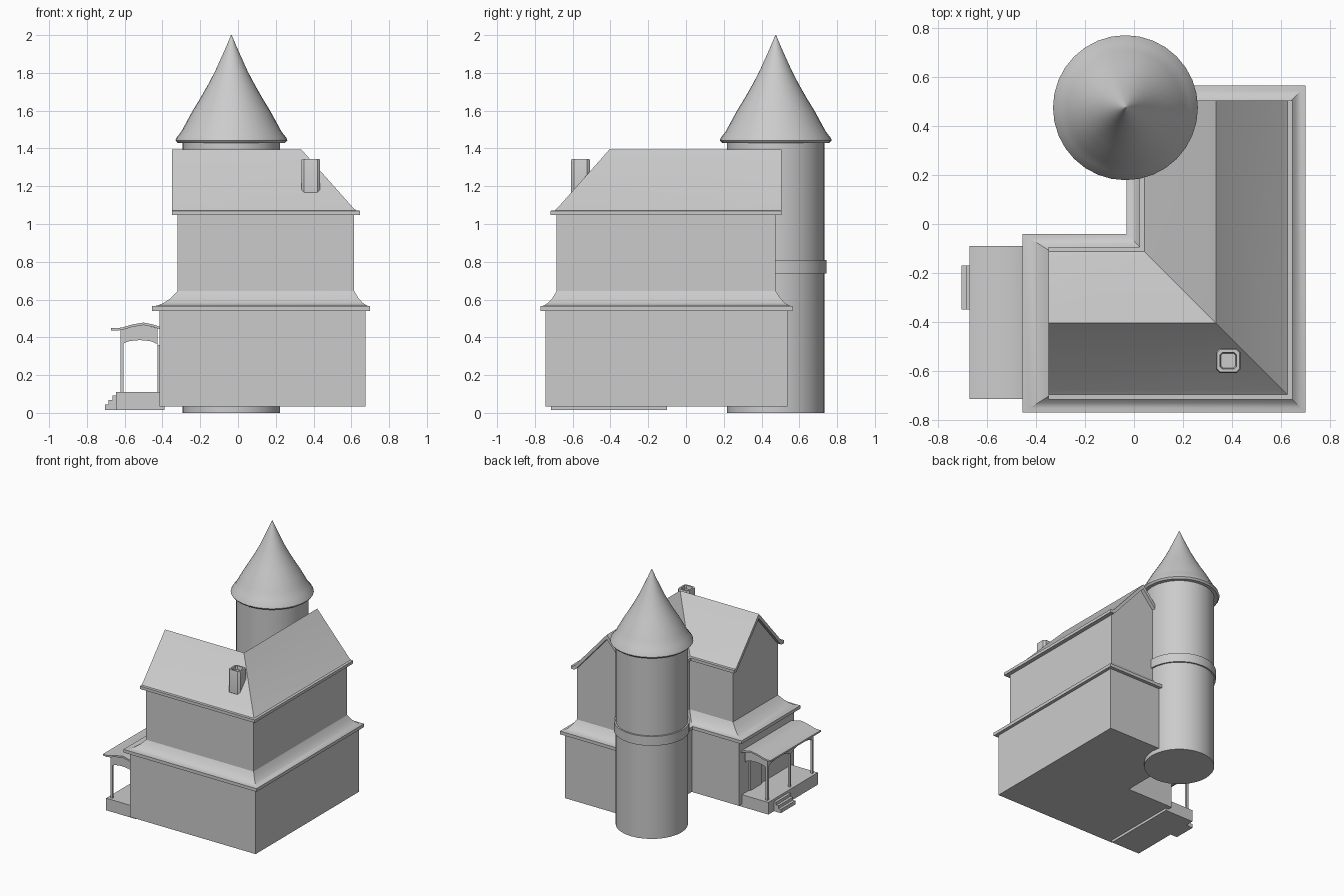
import bpy, bmesh, math

cube = bpy.data.objects.get("Cube")
if cube:
    bpy.data.objects.remove(cube, do_unlink=True)

grey = bpy.data.materials.new("plain_grey")
grey.use_nodes = True
colour = (0.6, 0.6, 0.6, 1)
grey.diffuse_color = colour
grey.node_tree.nodes["Principled BSDF"].inputs["Base Color"].default_value = colour

RIDGE_X, RIDGE_Y = 0.335, -0.405   # centre lines of the two wings


def finish(name, bm):
    bmesh.ops.recalc_face_normals(bm, faces=bm.faces)
    mesh = bpy.data.meshes.new(name)
    bm.to_mesh(mesh)
    bm.free()
    mesh.materials.append(grey)
    ob = bpy.data.objects.new(name, mesh)
    bpy.context.collection.objects.link(ob)
    bpy.ops.object.select_all(action="DESELECT")
    ob.select_set(True)
    bpy.context.view_layer.objects.active = ob
    bpy.ops.object.shade_smooth_by_angle(angle=math.radians(30))
    return ob


def loft(name, rings):
    """Join closed rings of equal length and cap both ends."""
    bm = bmesh.new()
    loops = [[bm.verts.new(p) for p in ring] for ring in rings]
    for a, b in zip(loops, loops[1:]):
        for i in range(len(a)):
            j = (i + 1) % len(a)
            bm.faces.new((a[i], a[j], b[j], b[i]))
    bm.faces.new(loops[0][::-1])
    bm.faces.new(loops[-1])
    return finish(name, bm)


def l_ring(half, z):
    """L-shaped outline; the wing ends spread with the half width."""
    t = (half - 0.28) / 0.085
    west, north = -0.32 - 0.135 * t, 0.475 + 0.09 * t
    x, y = RIDGE_X, RIDGE_Y
    return [(west, y - half, z), (x + half, y - half, z), (x + half, north, z),
            (x - half, north, z), (x - half, y + half, z), (west, y + half, z)]


def wing_sweep(name, profile, west, north):
    """Run a cross-section along both wings with a mitre at the corner."""
    x, y = RIDGE_X, RIDGE_Y
    return loft(name, [[(west, y - d, z) for d, z in profile],
                       [(x + d, y - d, z) for d, z in profile],
                       [(x + d, north, z) for d, z in profile]])


def prism(name, pts, axis, a, b):
    """Extrude a (u, z) outline along x or y."""
    place = (lambda u, z, k: (k, u, z)) if axis == "x" else (lambda u, z, k: (u, k, z))
    return loft(name, [[place(u, z, k) for u, z in pts] for k in (a, b)])


def box(name, x0, x1, y0, y1, z0, z1):
    return prism(name, [(x0, z0), (x1, z0), (x1, z1), (x0, z1)], "y", y0, y1)


def lathe(name, profile, cx, cy, sides=32):
    return loft(name, [[(cx + r * math.cos(2 * math.pi * i / sides),
                         cy + r * math.sin(2 * math.pi * i / sides), z)
                        for i in range(sides)] for r, z in profile])


def arch(u0, u1, spring, crown, top, steps=10):
    mid, half = (u0 + u1) / 2, (u1 - u0) / 2
    curve = [(mid - half * math.cos(math.pi * i / steps),
              spring + (crown - spring) * math.sin(math.pi * i / steps))
             for i in range(steps + 1)]
    return curve + [(u1, top), (u0, top)]


# House body
loft("ground_floor", [l_ring(0.34, 0.035), l_ring(0.34, 0.55)])
loft("skirt_roof", [l_ring(h, z) for h, z in
                    [(0.34, 0.54), (0.365, 0.54), (0.365, 0.565), (0.347, 0.568),
                     (0.325, 0.583), (0.302, 0.608), (0.28, 0.645)]])
wing_sweep("upper_floor", [(-0.28, 0.56), (0.28, 0.56), (0.28, 1.06),
                           (0, 1.37), (-0.28, 1.06)], -0.32, 0.475)

# Main roof, a thin folded slab with flat eaves
outer = [(0.312, 1.047), (0.312, 1.07), (0.292, 1.071), (0.275, 1.085), (0, 1.395)]
under = [(0, 1.36), (0.265, 1.06), (0.28, 1.047)]
roof = outer + [(-d, z) for d, z in outer[-2::-1]]
roof += [(-d, z) for d, z in under[::-1]] + under[1:]
wing_sweep("main_roof", roof, -0.35, 0.505)

# Tower
TX, TY = -0.035, 0.475
lathe("tower", [(0.258, 0), (0.258, 1.44)], TX, TY)
lathe("tower_belt", [(0.258, 0.737), (0.27, 0.737), (0.27, 0.81), (0.258, 0.81)], TX, TY)
lathe("tower_roof", [(0.25, 1.43), (0.285, 1.43), (0.296, 1.443), (0.292, 1.455),
                     (0.265, 1.49), (0.235, 1.545), (0.205, 1.6), (0.165, 1.665),
                     (0.125, 1.735), (0.088, 1.805), (0.054, 1.88), (0.025, 1.945),
                     (0.002, 2.0)], TX, TY)

# Chimney with a sunken flue
CX, CY = 0.385, -0.558


def chimney_ring(s, z):
    c = s * 0.7
    return [(CX + u, CY + v, z) for u, v in
            [(-s, -c), (-c, -s), (c, -s), (s, -c), (s, c), (c, s), (-c, s), (-s, c)]]


loft("chimney", [chimney_ring(s, z) for s, z in
                 [(0.04, 1.155), (0.05, 1.168), (0.05, 1.335), (0.046, 1.345),
                  (0.034, 1.345), (0.03, 1.32)]])

# Porch deck and steps
Y0, Y1 = -0.715, -0.1
box("porch_deck", -0.645, -0.39, Y0, Y1, 0.015, 0.11)
for i in range(3):
    box("porch_step", -0.705 + i * 0.02, -0.64, -0.35, -0.17, 0.015, 0.045 + i * 0.023)

# Porch posts and arched beams
PX, W = -0.615, 0.008
posts = [Y0 + 0.03, (Y0 + Y1) / 2, Y1 - 0.03]
for y in posts:
    box("porch_post", PX - W, PX + W, y - W, y + W, 0.11, 0.45)
for a, b in zip(posts, posts[1:]):
    prism("porch_front_arch", arch(a, b, 0.36, 0.4, 0.447), "x", PX - W, PX + W)
for y in (posts[0], posts[2]):
    side = arch(PX, -0.425, 0.355, 0.385, 0.447)
    side.insert(-1, (-0.5, 0.468))
    prism("porch_side_arch", side, "y", y - W, y + W)

# Porch roof
top = [(-0.672, 0.45), (-0.645, 0.448), (-0.61, 0.453), (-0.56, 0.468), (-0.5, 0.478),
       (-0.45, 0.468), (-0.41, 0.455)]
prism("porch_roof", top + [(u, z - 0.013) for u, z in top[::-1]], "y", Y0, -0.09)

# Porch door
box("porch_door", -0.427, -0.41, -0.33, -0.19, 0.11, 0.36)
